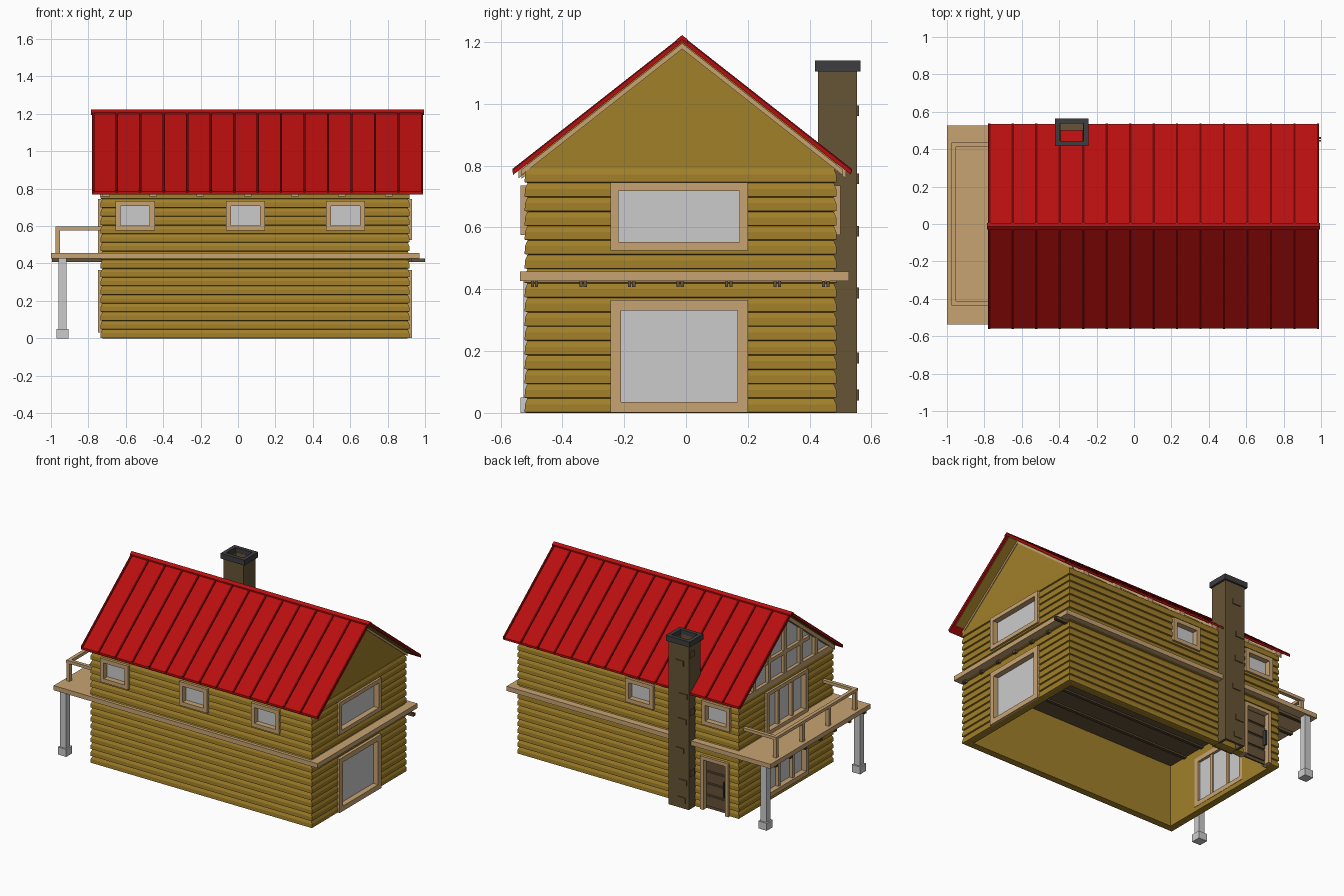
import bpy, bmesh, random
from mathutils import Vector

if "Cube" in bpy.data.objects:
    bpy.data.objects.remove(bpy.data.objects["Cube"])

random.seed(4)


def mat(name, *rgb):
    """Material from display (sRGB) values, stored as linear."""
    m = bpy.data.materials.new(name)
    m.diffuse_color = [c / 12.92 if c < .04 else ((c + .055) / 1.055) ** 2.4 for c in rgb] + [1]
    m.use_nodes = True
    m.node_tree.nodes["Principled BSDF"].inputs["Base Color"].default_value = m.diffuse_color
    return m


WOOD = mat("log_wood", .63, .50, .16)
TAN = mat("trim_wood", .78, .64, .45)
RED = mat("roof_metal", .72, .055, .055)
SEAM = mat("roof_seam_metal", .42, .02, .02)
STONE = mat("chimney_stone", .40, .33, .21)
DARK = mat("dark_wood", .40, .32, .22)
CAP = mat("cap_metal", .24, .24, .25)


def finish(name, bm, m=None):
    bmesh.ops.recalc_face_normals(bm, faces=bm.faces[:])
    me = bpy.data.meshes.new(name)
    bm.to_mesh(me)
    bm.free()
    ob = bpy.data.objects.new(name, me)
    bpy.context.collection.objects.link(ob)
    if m:
        me.materials.append(m)
    return ob


def boxes(name, items, m=None):
    """One object out of boxes given as (x0, x1, y0, y1, z0, z1)."""
    bm = bmesh.new()
    for b in items:
        vs = bmesh.ops.create_cube(bm, size=1)["verts"]
        for v in vs:
            v.co = Vector([(b[2*i] + b[2*i+1]) / 2 + v.co[i] * (b[2*i+1] - b[2*i]) for i in range(3)])
    return finish(name, bm, m)


def ring(name, x0, x1, y0, y1, outer, t, m):
    """Rectangular tube: outer = list of (z, inset), t = wall thickness."""
    levels = outer + [(outer[-1][0], t), (outer[0][0], t)]
    bm = bmesh.new()
    loops = [[bm.verts.new(c) for c in ((x0+d, y0+d, z), (x1-d, y0+d, z), (x1-d, y1-d, z), (x0+d, y1-d, z))]
             for z, d in levels]
    for i, a in enumerate(loops):
        b = loops[(i + 1) % len(loops)]
        for k in range(4):
            bm.faces.new((a[k], a[(k+1) % 4], b[(k+1) % 4], b[k]))
    return finish(name, bm, m)


def prisms(name, profile, spans, m=None):
    """Extrude a (y, z) profile along x for each (x0, x1)."""
    bm = bmesh.new()
    for x0, x1 in spans:
        a = [bm.verts.new((x0, y, z)) for y, z in profile]
        b = [bm.verts.new((x1, y, z)) for y, z in profile]
        bm.faces.new(a)
        bm.faces.new(b[::-1])
        n = len(a)
        for k in range(n):
            bm.faces.new((a[k], a[(k+1) % n], b[(k+1) % n], b[k]))
    return finish(name, bm, m)


RY, RZ, SLOPE = -.0125, 1.213, .785


def chevron(name, half, drop, thick, spans, m):
    def p(s, h, d):
        return (RY + s * h, RZ - d - SLOPE * h)
    b = drop + thick
    prof = [p(-1, half, drop), p(1, 0, drop), p(1, half, drop), p(1, half, b), p(1, 0, b), p(-1, half, b)]
    return prisms(name, prof, spans, m)


# log walls: stacked lapped courses
N, H = 17, .79
pitch = H / N
prof = [((i + f) * pitch, d) for i in range(N) for f, d in ((0, .012), (.06, 0), (.6, .001), (.999, .009))]
X0, X1, Y0, Y1 = -.735, .917, -.522, .487
walls = ring("log_walls", X0, X1, Y0, Y1, prof, .05, WOOD)

# windows and door
PLANES = {"front": ("y", Y0, -1), "back": ("y", Y1, 1), "left": ("x", X0, -1), "right": ("x", X1, 1)}
cuts = []


def wbox(side, a0, a1, d0, d1, z0, z1):
    axis, p, s = PLANES[side]
    lo, hi = sorted((p + s * d0, p + s * d1))
    return (a0, a1, lo, hi, z0, z1) if axis == "y" else (lo, hi, a0, a1, z0, z1)


def opening(name, side, a0, a1, z0, z1, w=.027, mullions=0, door=False):
    i, o = -.052, .013
    parts = [wbox(side, a0, a1, i, o, z1 - w, z1),
             wbox(side, a0, a0 + w, i, o, z0, z1 - w), wbox(side, a1 - w, a1, i, o, z0, z1 - w)]
    if not door:
        parts.append(wbox(side, a0 + w, a1 - w, i, o, z0, z0 + w))
    for k in range(mullions):
        c = a0 + (a1 - a0) * (k + 1) / (mullions + 1)
        parts.append(wbox(side, c - .01, c + .01, -.045, 0, z0 + w, z1 - w))
    boxes(name + "_frame", parts, TAN)
    pane = wbox(side, a0 + w, a1 - w, -.034, -.024, z0 if door else z0 + w, z1 - w)
    boxes(name + ("_panel" if door else "_glass"), [pane], DARK if door else None)
    cuts.append(wbox(side, a0 + .01, a1 - .01, -.1, .1, -.05 if door else z0 + .01, z1 - .01))


for k, c in enumerate((-.55, .04, .575)):
    opening(f"front_window_{k+1}", "front", c - .105, c + .105, .575, .735)
for k, c in enumerate((-.57, .0)):
    opening(f"back_window_{k+1}", "back", c - .105, c + .105, .575, .735)
opening("right_upper_window", "right", -.245, .2, .525, .745)
opening("right_lower_window", "right", -.245, .2, .002, .365, .034)
opening("left_balcony_door", "left", -.235, .205, .457, .745, .025, 2)
opening("left_lower_window", "left", -.245, .2, .03, .365, .03, 2)
opening("back_door", "back", -.665, -.455, 0, .36, .024, door=True)
boxes("door_boards", [wbox("back", -.635, -.485, -.026, -.015, .02 + k * .08, .088 + k * .08) for k in range(4)], DARK)
boxes("door_handle", [wbox("back", -.632, -.622, -.016, .008, .12, .22)], CAP)

cutter = boxes("opening_cutter", cuts)
cutter.hide_render = True
cutter.display_type = "WIRE"
mod = walls.modifiers.new("openings", "BOOLEAN")
mod.object = cutter
mod.operation = "DIFFERENCE"
mod.solver = "EXACT"

# gables: solid on the right, glazed timber frame on the left
gable = [(-.51, .773), (.48, .773), (.48, .80), (RY, 1.185), (-.51, .80)]
prisms("right_gable", gable, [(.88, .905)], WOOD)
prisms("left_gable_glass", gable, [(-.712, -.704)])
frame = [(-.735, -.705, -.51, .48, .765, .80), (-.733, -.705, RY - .26, RY + .26, .925, .95)]
for d in (-.33, -.17, 0, .17, .33):
    frame.append((-.734, -.705, RY + d - .014, RY + d + .014, .79, RZ - .04 - SLOPE * abs(d)))
boxes("left_gable_timbers", frame, TAN)
chevron("left_gable_rafters", .52, .018, .03, [(-.738, -.704)], TAN)
chevron("right_gable_trim", .52, .018, .018, [(.9, .91)], TAN)

# roof
RX0, RX1 = -.78, .99
chevron("roof_sheet", .547, 0, .014, [(RX0, RX1)], RED)
step = (RX1 - RX0 - .012) / 14
chevron("roof_seams", .549, -.007, .012, [(RX0 + k * step, RX0 + k * step + .012) for k in range(15)], SEAM)
chevron("ridge_cap", .018, -.009, .014, [(RX0 - .005, RX1 + .005)], RED)
chevron("roof_soffit", .5, .013, .006, [(RX0 + .015, RX1 - .015)], WOOD)
chevron("rafter_tails", .53, .014, .025, [(-.725 + k * .252, -.685 + k * .252) for k in range(7)], TAN)

# floor slab, balcony, joists (one joist pair sticks out further)
boxes("floor_deck", [(-1, .97, -.537, .527, .426, .457)], TAN)
boxes("ground_ceiling", [(-.69, .87, -.475, .44, .418, .427)], DARK)
joists = []
for k in range(7):
    y, end = -.49 + k * .157, 1 if k == 6 else .93
    joists += [(-.995, end, y - .012, y - .002, .408, .427), (-.995, end, y + .002, y + .012, .408, .427)]
boxes("floor_joists", joists, DARK)

# balcony railing
rail = [(-.977, -.953, -.435, .435, .577, .597)]
for s in (-1, 1):
    y = s * .423
    rail.append((-.953, -.72, y - .012, y + .012, .577, .597))
for y in (-.421, -.14, .14, .421):
    rail.append((-.977, -.953, y - .012, y + .012, .455, .578))
boxes("balcony_railing", rail, TAN)

# balcony support posts
for name, y in (("front_post", -.503), ("back_post", .493)):
    boxes(name, [(-.96, -.917, y - .022, y + .022, .04, .427), (-.97, -.907, y - .032, y + .032, 0, .05)])

# chimney with scattered stones and cap
CX0, CX1, CY0, CY1 = -.408, -.258, .427, .553
ring("chimney", CX0, CX1, CY0, CY1, [(0, 0), (1.11, 0)], .016, STONE)
stones = [(CX0 + .01, CX1 - .01, .5, CY1 - .01, .6, .86)]  # flue filling behind the eave
for k, z in enumerate((.04, .16, .37, .57, .74, .96)):
    x = random.uniform(CX0 + .005, CX1 - .065)
    stones.append((x, x + .06, CY1 - .01, CY1 + .006, z, z + .035))
    if k % 2:
        stones.append((CX0 - .005, CX0 + .01, CY1 - .055, CY1 - .005, z + .06, z + .1))
boxes("chimney_stones", stones, STONE)
ring("chimney_cap", CX0 - .014, CX1 + .014, CY0 - .01, CY1 + .011, [(1.104, 0), (1.14, 0)], .026, CAP)
